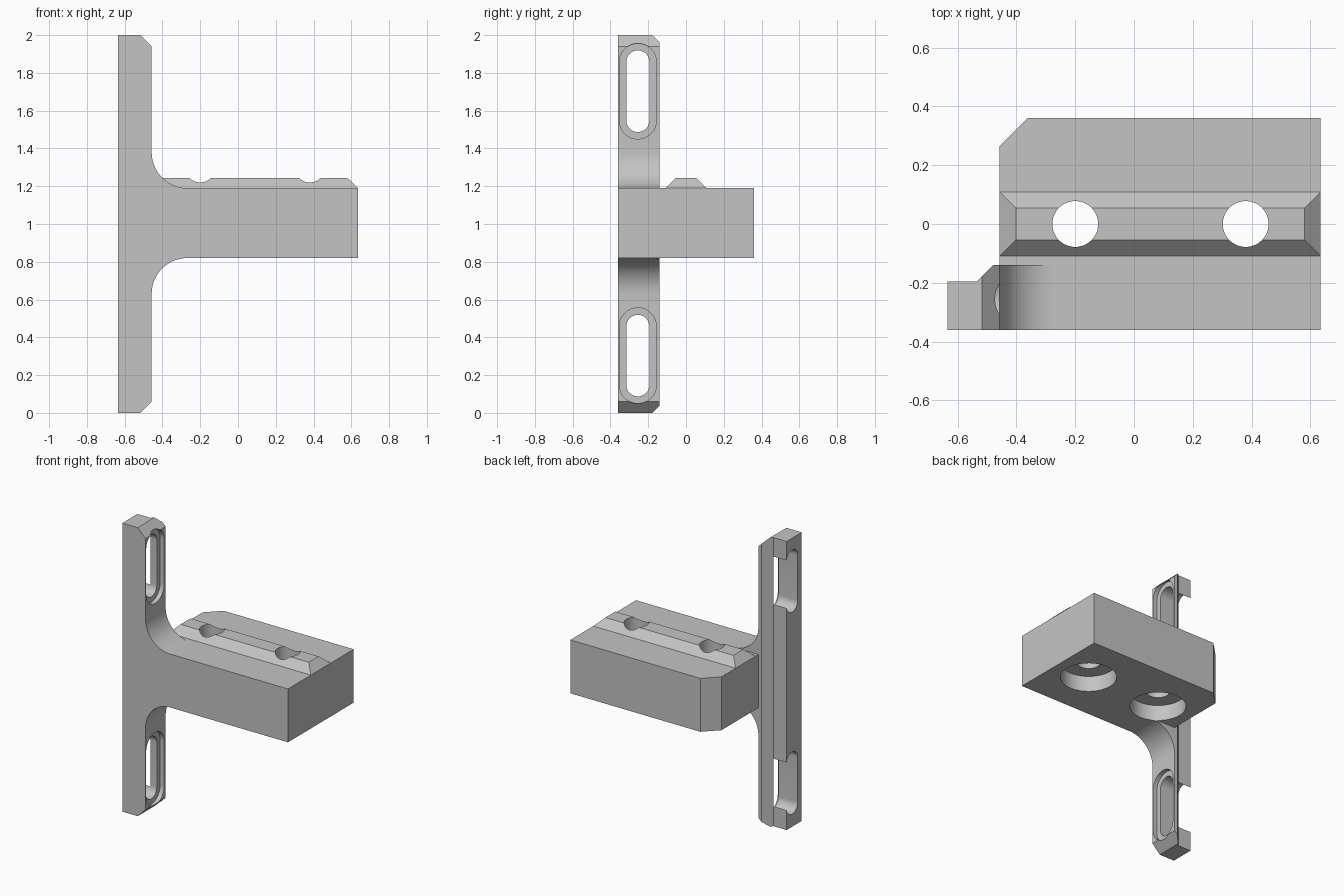
import bpy
import bmesh
from math import cos, sin, pi, radians
from mathutils import Vector

if "Cube" in bpy.data.objects:
    bpy.data.objects.remove(bpy.data.objects["Cube"], do_unlink=True)

grey = bpy.data.materials.new("plain_grey")
grey.use_nodes = True
grey.diffuse_color = (0.55, 0.55, 0.55, 1)
grey.node_tree.nodes["Principled BSDF"].inputs["Base Color"].default_value = (0.55, 0.55, 0.55, 1)


def finish(name, bm):
    bmesh.ops.recalc_face_normals(bm, faces=bm.faces)
    mesh = bpy.data.meshes.new(name)
    bm.to_mesh(mesh)
    bm.free()
    mesh.materials.append(grey)
    obj = bpy.data.objects.new(name, mesh)
    bpy.context.collection.objects.link(obj)
    return obj


def prism(name, profile, axis, start, end):
    """Extrude a 2D outline along x, y or z."""
    place = {"x": lambda a, b: (start, a, b),
             "y": lambda a, b: (a, start, b),
             "z": lambda a, b: (a, b, start)}[axis]
    bm = bmesh.new()
    face = bm.faces.new([bm.verts.new(place(a, b)) for a, b in profile])
    step = Vector([end - start if axis == k else 0 for k in "xyz"])
    out = bmesh.ops.extrude_face_region(bm, geom=[face])
    moved = [v for v in out["geom"] if isinstance(v, bmesh.types.BMVert)]
    bmesh.ops.translate(bm, verts=moved, vec=step)
    return finish(name, bm)


def arc(ca, cb, r, a0, a1, n):
    angles = [radians(a0 + (a1 - a0) * i / n) for i in range(n + 1)]
    return [(ca + r * cos(t), cb + r * sin(t)) for t in angles]


def combine(target, other, operation):
    mod = target.modifiers.new(other.name, "BOOLEAN")
    mod.operation = operation
    mod.solver = "EXACT"
    mod.object = other
    bpy.context.view_layer.objects.active = target
    bpy.ops.object.modifier_apply(modifier=mod.name)
    bpy.data.objects.remove(other, do_unlink=True)


BACK, FACE, END = -0.635, -0.457, 0.635
LOW, HIGH, FRONT, REAR = 0.82, 1.19, -0.36, 0.36
R = 0.19

# Upright plate with chamfered ends and filleted web
outline = [(BACK, 0), (FACE - 0.06, 0), (FACE, 0.06)]
outline += arc(FACE + R, LOW - R, R, 180, 90, 20)
outline += arc(FACE + R, HIGH + R, R, 270, 180, 20)
outline += [(FACE, 1.94), (FACE - 0.06, 2), (BACK, 2)]
bracket = prism("bracket", outline, "y", FRONT, -0.14)

# Narrower rear rail with sloping shoulder
relief = [(-0.7, -0.195), (-0.535, -0.195), (-0.45, -0.11), (-0.7, -0.11)]
combine(bracket, prism("rail_relief", relief, "z", -0.1, 2.1), "DIFFERENCE")

# Horizontal block with one cut corner
block = [(FACE, FRONT), (END, FRONT), (END, REAR), (FACE + 0.095, REAR), (FACE, REAR - 0.095)]
combine(bracket, prism("block", block, "z", LOW, HIGH), "UNION")

# Bevelled locating ridge, sunk a little into the block
bm = bmesh.new()
for z, inset in ((HIGH - 0.05, 0), (HIGH, 0), (HIGH + 0.053, 0.055)):
    for x in (FACE + inset, END - inset):
        for y in (inset - 0.109, 0.109 - inset):
            bm.verts.new((x, y, z))
bmesh.ops.convex_hull(bm, input=bm.verts)
bmesh.ops.dissolve_limit(bm, angle_limit=0.01, verts=bm.verts, edges=bm.edges)
combine(bracket, finish("ridge", bm), "UNION")


def slot(z, r):
    """Upright rounded slot centred on the plate."""
    return arc(-0.255, z + 0.155, r, 0, 180, 24) + arc(-0.255, z - 0.155, r, 180, 360, 24)


# Slots through the plate, each with a shallow recess
for z in (0.303, 1.703):
    combine(bracket, prism("slot", slot(z, 0.061), "x", -0.7, -0.4), "DIFFERENCE")
    combine(bracket, prism("slot_recess", slot(z, 0.098), "x", FACE - 0.03, -0.4), "DIFFERENCE")

# Screw holes, counterbored from below
for x in (-0.2, 0.38):
    for name, r, top in (("hole", 0.078, 1.4), ("counterbore", 0.18, LOW + 0.11)):
        circle = arc(x, 0, r, 0, 360, 48)[:-1]
        combine(bracket, prism(name, circle, "z", 0.7, top), "DIFFERENCE")

bpy.ops.object.select_all(action="DESELECT")
bracket.select_set(True)
bpy.context.view_layer.objects.active = bracket
bpy.ops.object.shade_smooth_by_angle(angle=radians(25))
